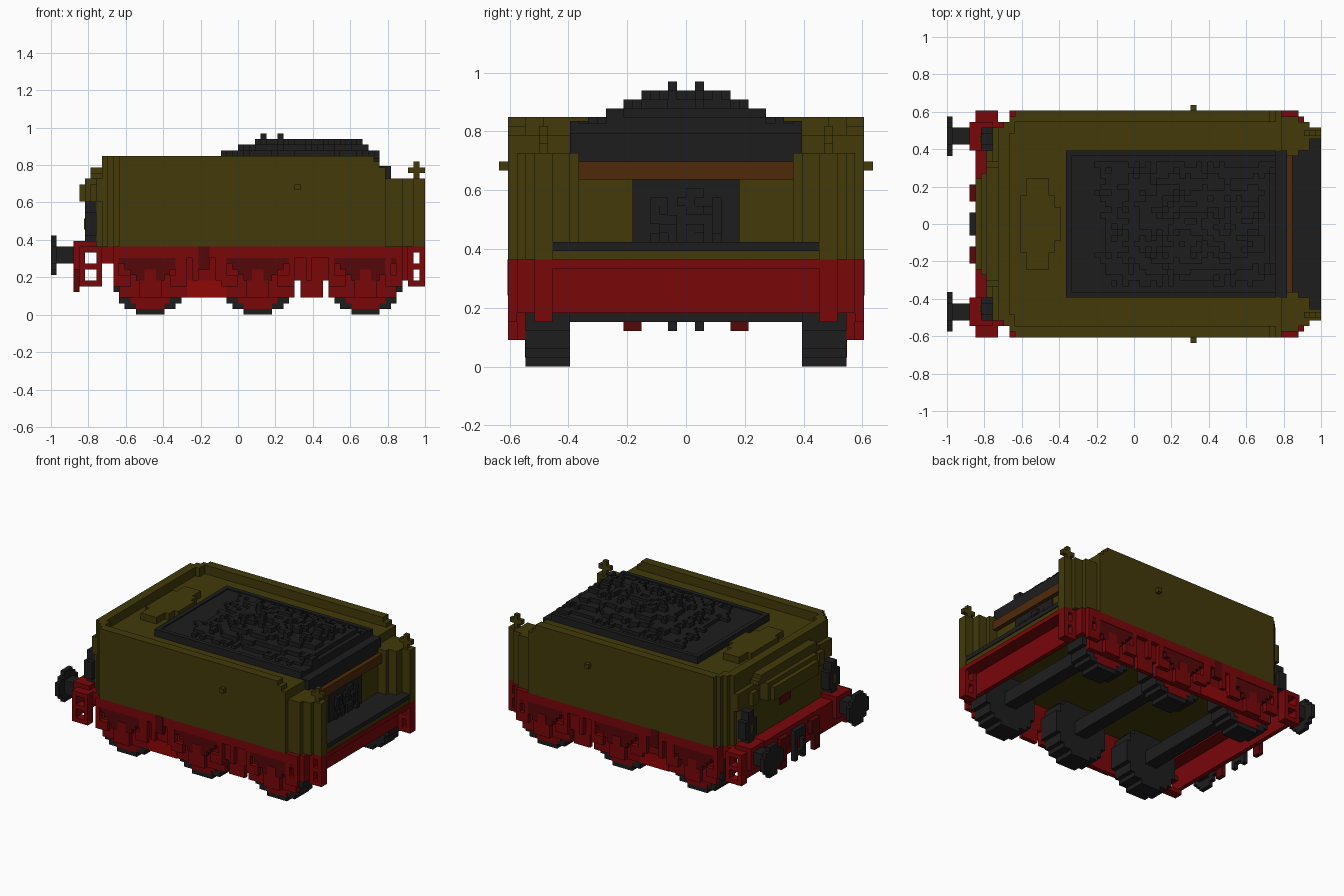
import bpy, bmesh, random, math

V = 2 / 66  # block size; every size below counts in blocks
random.seed(4)

if "Cube" in bpy.data.objects:
    bpy.data.objects.remove(bpy.data.objects["Cube"], do_unlink=True)


def material(name, r, g, b):
    m = bpy.data.materials.new(name)
    m.use_nodes = True
    m.diffuse_color = (r, g, b, 1)
    shader = m.node_tree.nodes["Principled BSDF"]
    shader.inputs["Base Color"].default_value = (r, g, b, 1)
    shader.inputs["Roughness"].default_value = 0.9
    return m


OLIVE = material("olive", .054, .042, .003)
DARK = material("charcoal", .0125, .0125, .0125)
RED = material("red", .19, .002, .003)
DEEP = material("deep red", .09, .002, .003)
BRIGHT = material("bright red", .28, .002, .002)
BROWN = material("wood brown", .077, .023, .003)


def blocks(name, mat, boxes, mirror=False):
    """One object from (x0, x1, y0, y1, z0, z1) boxes, optionally mirrored in y."""
    bm = bmesh.new()
    boxes = list(boxes)
    if mirror:
        boxes += [(a, b, -d, -c, e, f) for a, b, c, d, e, f in boxes]
    for a, b, c, d, e, f in boxes:
        vs = bmesh.ops.create_cube(bm, size=1)["verts"]
        for v in vs:
            v.co = ((a + b) / 2 * V + v.co.x * (b - a) * V,
                    (c + d) / 2 * V + v.co.y * (d - c) * V,
                    (e + f) / 2 * V + v.co.z * (f - e) * V)
    mesh = bpy.data.meshes.new(name)
    bm.to_mesh(mesh)
    bm.free()
    mesh.materials.append(mat)
    ob = bpy.data.objects.new(name, mesh)
    bpy.context.collection.objects.link(ob)
    return ob


def disc(cx, cz, r, y0, y1):
    """Stepped disc facing y, one box per row."""
    n = int(2 * r)
    for i in range(n):
        dz = i + .5 - r
        w = math.floor(math.sqrt(r * r - dz * dz) + .5 - r % 1) + r % 1
        yield (cx - w, cx + w, y0, y1, cz - r + i, cz - r + i + 1)


# Tank body with stepped rear corners and a rim that drops at the platform end
blocks("tank_body", OLIVE, [
    (-21, 26, -20, 20, 12, 26), (-22, -21, -19, 19, 12, 26),
    (-23, -22, -18, 18, 12, 26), (-24, -23, -17, 17, 12, 26),
    (-25, -24, -16, 16, 12, 24)])
blocks("tank_rim", OLIVE, [
    (-21, 24, 18, 20, 26, 28), (24, 25, 18, 20, 26, 27),
    (-22, -21, 17, 19, 26, 28), (-23, -21, 16, 18, 26, 28),
    (-24, -22, 0, 17, 26, 28)], mirror=True)
blocks("filler_hatch", OLIVE, [
    (-20, -14, -5, 5, 26, 27.5), (-19, -15, -8, 8, 26, 27.5),
    (-18, -13, -3, 3, 26, 27.5)])
blocks("side_pins", OLIVE, [(10, 11, 20, 21, 22, 23)], mirror=True)

# Rear tool box, brackets, number plate and lamps
blocks("rear_tool_box", OLIVE, [
    (-28, -25, -8, 8, 20, 23), (-27, -24, -9, 9, 20, 24),
    (-26, -24, -11, 11, 24, 25), (-26, -24, -10, 10, 25, 26)])
blocks("lamp_brackets", OLIVE, [
    (-26, -24, 11, 13, 20, 23), (-25, -24, 13, 17, 20, 24)], mirror=True)
blocks("rear_plate", DEEP, [(-25.2, -25, -2, 2, 16, 18)])
blocks("rear_lamps", DARK, [
    (-27, -25, 13, 17, 14, 18), (-27, -25, 14, 16, 13, 20)], mirror=True)
blocks("lamp_panes", OLIVE, [(-27.2, -27, 14.5, 15.5, 15, 17)], mirror=True)

# Coal bunker, heap and shovelling opening
blocks("coal_bunker", DARK, [
    (-12, 25, -13, 13, 23, 27), (25, 27, -13, 13, 23, 26.2)])
blocks("bunker_lip", DARK, [
    (-12, 25, 12, 13, 27, 27.6), (-12, -11, 0, 12, 27, 27.6)], mirror=True)


def coal_height(x, y):
    rise = min(4, (x + 9) / 3.5, (27 - x) / 1.5, (12.5 - abs(y)) / 2)
    return 27 + max(.3, math.floor(rise + random.uniform(-.7, .5)))


heap = [(x, x + 1, y, y + 1, 26, coal_height(x + .5, y + .5))
        for x in range(-11, 25) for y in range(-12, 12)]
heap += [(x, x + 1, y, y + 1, 30, 32) for x, y in ((4, 1), (7, -2))]
blocks("coal_heap", DARK, heap)
blocks("bulkhead", OLIVE, [(26, 27, -12, 12, 12, 21)])
blocks("coal_opening", DARK, [(26, 27.2, -6, 6, 13, 21)])
blocks("spilled_coal", DARK, [
    (27, 27.5 + random.random() / 2, y, y + 1, z, z + 1)
    for y in range(-4, 4) for z in range(14, 20) if random.random() < .6])
blocks("bunker_plank", BROWN, [(26, 28, -12, 12, 21, 23)])

# Front platform with stepped side screens and hand-brake posts
blocks("platform", DARK, [(26, 33, -15, 15, 13, 14)])
blocks("platform_base", OLIVE, [(26, 32.8, -15, 15, 12, 13)])
blocks("side_screens", OLIVE, [
    (26, 29, 12, 19, 12, 24), (29, 31, 13, 18, 12, 24),
    (31, 33, 15, 17, 12, 24)], mirror=True)
blocks("screen_posts", OLIVE, [
    (31, 32, 15.5, 16.5, 24, 27), (30, 33, 15.5, 16.5, 25, 26)], mirror=True)

# Side frames: top band, lower plate with slots, ribs and steps
blocks("frame_band", RED, [
    (-22, 29, 18, 20, 10, 12), (-24, -22, 17, 18, 9, 12)], mirror=True)
blocks("frame_plates", RED, [
    (-21, 10, 18, 19, 3, 10), (11, 15, 18, 19, 3, 10), (16, 28, 18, 19, 3, 10),
    (10, 11, 18, 19, 6, 10), (15, 16, 18, 19, 6, 10),
    (-22, -21, 18, 19, 6, 10), (28, 29, 18, 19, 6, 10)], mirror=True)
blocks("frame_ribs", RED, [
    (x, x + 1, 19, 20, 6, 10) for x in (-11, -8, -4, 12, 26)], mirror=True)
blocks("frame_panels", DEEP, [(-7, -5, 19, 20.05, 8, 12)], mirror=True)
blocks("lower_tray", BRIGHT, [(-9, -2, 19, 19.2, 3, 6)], mirror=True)


def step(x0, x1, y0, y1, levels):
    low, high = levels[0], 12
    return ([(x0, x0 + 1, y0, y1, low, high), (x1 - 1, x1, y0, y1, low, high)]
            + [(x0, x1, y0, y1, z, z + 1) for z in levels])


blocks("rear_steps", RED, step(-28, -24, 18, 20, (5, 8, 11)), mirror=True)
blocks("front_steps", RED, step(30, 33, 15, 17, (5, 8)), mirror=True)

# Wheels, springs and axle boxes for each of the three axles
tyres, hubs, axles, springs, axle_boxes = [], [], [], [], []
for c in (-15.5, 3.5, 22.5):
    tyres += disc(c, 6.5, 6.5, 13, 18)
    hubs += disc(c, 6.5, 5.5, 18, 18.1)
    axles.append((c - 1.5, c + 1.5, -13, 13, 5, 8))
    springs += [(c - w, c + w, 19, 19.9, z, 10)
                for w, z in ((5.5, 9), (4.5, 8), (3.5, 7), (2.5, 6))]
    axle_boxes += [(c - 2, c + 2, 19, 20, 3, 6), (c - 1, c + 1, 19, 20, 5, 8)]
    axle_boxes += [(c + s - 1.5, c + s + 1.5, 19, 20, 5, 7) for s in (-5, 5)]
    axle_boxes += [(c + s - .5, c + s + .5, 19, 20, 6, 10) for s in (-6, 6)]
blocks("wheels", DARK, tyres, mirror=True)
blocks("wheel_centres", RED, hubs, mirror=True)
blocks("axles", DARK, axles)
blocks("leaf_springs", DEEP, springs, mirror=True)
blocks("axle_boxes", RED, axle_boxes, mirror=True)

# End beams, buffers and coupling
blocks("front_beam", RED, [
    (29, 30, -19, 19, 6, 12), (30, 33, -17, 17, 11, 12)])
blocks("rear_beam", RED, [
    (-28, -27, -18, 18, 6, 12), (-28, -24, -18, 18, 11, 12)])
blocks("buffer_housings", RED, [
    (-29, -27, 13, 18, 8, 12), (-29, -25, 13, 18, 12, 13)], mirror=True)
blocks("buffer_stems", DARK, [(-32, -28, 14, 17, 9, 12)], mirror=True)
blocks("buffer_heads", DARK, [
    (-33, -32, 12, 19, 9, 12), (-33, -32, 13, 18, 8, 13),
    (-33, -32, 14, 17, 7, 14)], mirror=True)
blocks("coupling", DARK, [
    (-29, -28, -2, 2, 9, 11), (-29, -28, 1, 2, 4, 9), (-29, -28, -2, -1, 4, 9),
    (-29, -28, -2, 2, 5, 6)])
blocks("brake_hoses", DEEP, [
    (-29, -28, 4, 7, 8, 11), (-29, -28, 5, 7, 4, 8)], mirror=True)
